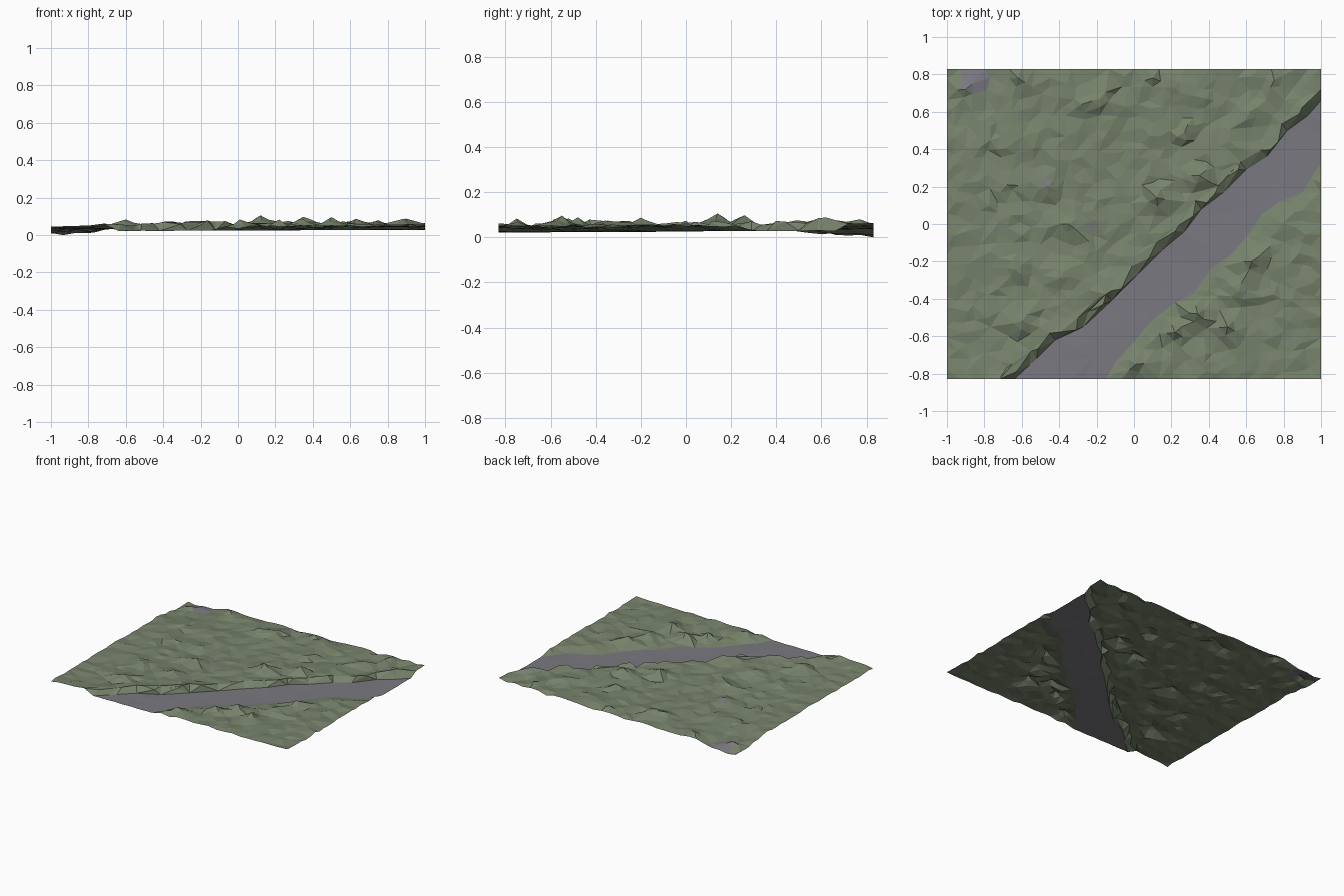
import bpy, bmesh, math, random
from mathutils import Vector, noise
from mathutils.geometry import delaunay_2d_cdt

if "Cube" in bpy.data.objects:
    bpy.data.objects.remove(bpy.data.objects["Cube"])

random.seed(7)
HX, HY = 1.0, 0.83


def material(name, col):
    m = bpy.data.materials.new(name)
    m.diffuse_color = (*col, 1)
    m.use_nodes = True
    m.node_tree.nodes["Principled BSDF"].inputs["Base Color"].default_value = m.diffuse_color
    return m


grass = material("moss green", (0.185, 0.228, 0.150))
stone = material("path grey", (0.192, 0.190, 0.215))

# Edges of the sunken path, as y over x
UPPER = [(-0.64, -0.83), (-0.52, -0.72), (-0.42, -0.62), (-0.27, -0.55), (-0.12, -0.41),
         (0.02, -0.27), (0.15, -0.14), (0.27, -0.04), (0.36, 0.08), (0.48, 0.17),
         (0.6, 0.29), (0.71, 0.36), (0.82, 0.5), (0.93, 0.58), (1.0, 0.66)]
LOWER = [(-0.15, -0.83), (-0.1, -0.74), (0.0, -0.63), (0.09, -0.52), (0.22, -0.42),
         (0.32, -0.37), (0.41, -0.24), (0.52, -0.16), (0.6, -0.07), (0.68, 0.05),
         (0.78, 0.12), (0.9, 0.17), (1.0, 0.33)]
CREST = [(-0.72, -0.83)] + [(x - 0.03, y + 0.045 + random.uniform(-.012, .012))
                            for x, y in UPPER[1:-1]] + [(1.0, 0.72)]


def line_y(line, x):
    """Height of a polyline at x, extended diagonally past its start."""
    if x <= line[0][0]:
        return line[0][1] + (x - line[0][0])
    for (x0, y0), (x1, y1) in zip(line, line[1:]):
        if x <= x1:
            return y0 + (y1 - y0) * (x - x0) / (x1 - x0)
    return line[-1][1]


# Loose rocks and tufts: x, y, height
BUMPS = [(-.6, -.52, .04), (.12, .14, .055), (-.37, -.25, .035), (.35, .26, .035),
         (-.46, .2, .03), (-.35, 0, .03), (.34, -.48, .045), (.5, -.55, .04),
         (.56, -.36, .035), (.63, -.2, .045), (-.13, -.4, .02), (.9, .63, .03),
         (.1, .78, .03), (.21, .73, .03), (-.18, .67, .04), (.27, .49, .035),
         (-.9, .72, .03), (-.64, -.24, .03), (.01, -.75, .04), (.22, -.58, .035),
         (.75, .77, .03), (-.28, .64, .035), (-.62, .78, .03), (.62, .6, .03)]
# Small bare patches: x, y, half width, half height
PATCHES = [(-.85, .77, .08, .06), (-.23, -.03, .025, .035), (-.48, .22, .025, .025)]


def height(x, y):
    up, low = line_y(UPPER, x), line_y(LOWER, x)
    path = 0.03 + 0.004 * x
    if low - 0.001 <= y <= up + 0.001:
        return path + random.uniform(-.002, .002)
    z = 0.048 + 0.006 * x + 0.01 * noise.noise(Vector((x * 4, y * 4, 3)))
    z += random.uniform(-.009, .009)
    if y > up:                                   # steep bank with a raised crest
        d = (y - up) * 0.72
        z += 0.022 * math.exp(-d / 0.14)
    else:                                        # gentle bank
        d = (low - y) * 0.72
        z = path + (z - path) * min(1, d / 0.08)
    for bx, by, h in BUMPS:
        z += h * max(0, 1 - math.hypot(x - bx, y - by) / 0.085)
    z -= 0.035 * max(0, 1 - math.hypot(x + 0.95, y - 0.83) / 0.4)
    return max(0.003, z)


# Scattered points: path and crest lines first, then borders, then the field
pts, edges = [], []
for line in (UPPER, LOWER, CREST):
    start = len(pts)
    pts += [Vector(p) for p in line]
    edges += [(i, i + 1) for i in range(start, len(pts) - 1)]


def add(x, y, gap):
    p = Vector((x, y))
    if all((p - q).length > gap for q in pts):
        pts.append(p)


for sx in (-1, 1):
    for sy in (-1, 1):
        pts.append(Vector((sx * HX, sy * HY)))
for i in range(1, 30):
    t = -1 + 2 * i / 30
    for s in (-1, 1):
        add(t * HX, s * HY, 0.03)
        add(s * HX, t * HY, 0.03)
for bx, by, h in BUMPS:
    add(bx, by, 0.03)
    for k in range(5):
        a = k * math.tau / 5 + bx * 9
        px, py = bx + 0.045 * math.cos(a), by + 0.045 * math.sin(a)
        if abs(px) < 0.97 and abs(py) < 0.8:
            add(px, py, 0.028)
N, M = 34, 29
for i in range(N):
    for j in range(M):
        x = -0.96 + 1.92 * i / (N - 1) + random.uniform(-.022, .022)
        y = -0.79 + 1.58 * j / (M - 1) + random.uniform(-.022, .022)
        on_path = line_y(LOWER, x) < y < line_y(UPPER, x)
        add(x, y, 0.1 if on_path else 0.038)

verts, _, faces, *_ = delaunay_2d_cdt(pts, edges, [], 0, 1e-5)

# Terrain sheet
bm = bmesh.new()
bv = [bm.verts.new((v.x, v.y, height(v.x, v.y))) for v in verts]
for f in faces:
    face = bm.faces.new([bv[i] for i in f])
    face.normal_update()
    if face.normal.z < 0:
        face.normal_flip()
    c = face.calc_center_median()
    bare = line_y(LOWER, c.x) < c.y < line_y(UPPER, c.x)
    bare = bare or any(abs(c.x - x) < w and abs(c.y - y) < h for x, y, w, h in PATCHES)
    face.material_index = int(bare)
lowest = min(v.co.z for v in bm.verts)
for v in bm.verts:
    v.co.z -= lowest

mesh = bpy.data.meshes.new("terrain_with_path")
bm.to_mesh(mesh)
bm.free()
mesh.materials.append(grass)
mesh.materials.append(stone)
bpy.context.collection.objects.link(bpy.data.objects.new("terrain_with_path", mesh))
